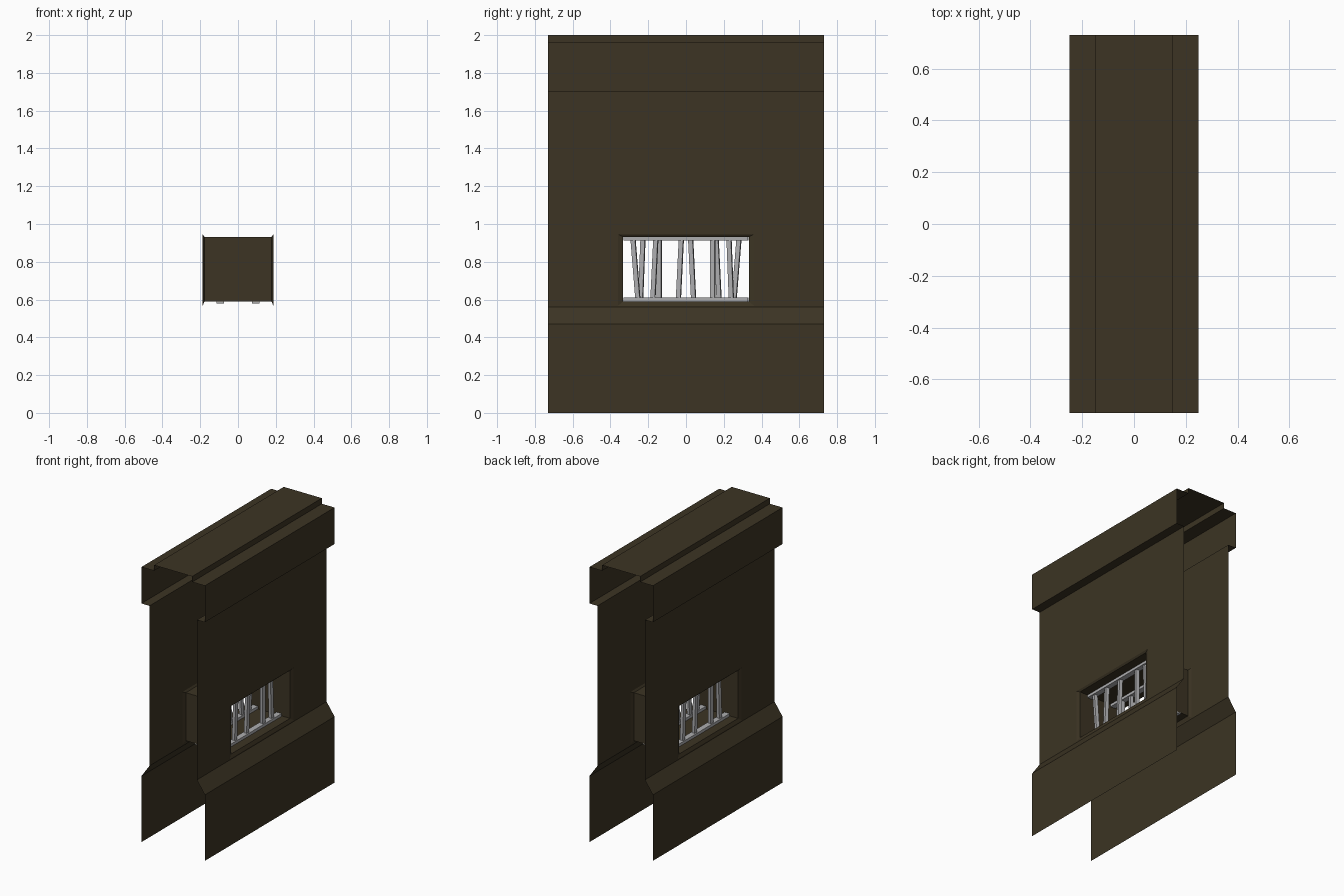
import bpy, bmesh, math
from mathutils import Vector, Matrix

if "Cube" in bpy.data.objects:
    bpy.data.objects.remove(bpy.data.objects["Cube"])

def material(name, rgb):
    m = bpy.data.materials.new(name)
    m.diffuse_color = (*rgb, 1)
    m.use_nodes = True
    m.node_tree.nodes["Principled BSDF"].inputs["Base Color"].default_value = m.diffuse_color
    return m

STONE = material("dark_brown_stone", (0.045, 0.034, 0.017))
METAL = material("grey_metal", (0.42, 0.42, 0.43))

def finish(name, bm, mat):
    me = bpy.data.meshes.new(name)
    bmesh.ops.remove_doubles(bm, verts=bm.verts, dist=0.0005)
    bm.to_mesh(me)
    bm.free()
    me.materials.append(mat)
    ob = bpy.data.objects.new(name, me)
    bpy.context.collection.objects.link(ob)
    return ob

def quad(bm, *pts):
    return bm.faces.new([bm.verts.new(p) for p in pts])

def rect(x, y, z0, z1):
    return [(x, -y, z0), (x, y, z0), (x, y, z1), (x, -y, z1)]

def ring(bm, a, b):
    for i in range(4):
        j = (i + 1) % 4
        quad(bm, a[i], a[j], b[j], b[i])

def strip(bm, profile):
    for (x0, z0), (x1, z1) in zip(profile, profile[1:]):
        quad(bm, (x0, -L, z0), (x0, L, z0), (x1, L, z1), (x1, -L, z1))

L = 0.73       # half length of the wall
WX = 0.187     # wall face
IX = 0.178     # inner end of the window bevel

# one half of the wall; the other side is the same turned about z
for name, turn in (("wall_right", 0), ("wall_left", math.pi)):
    bm = bmesh.new()
    strip(bm, [(0.25, 0), (0.25, 0.47), (WX, 0.56)])                      # plinth
    strip(bm, [(WX, 1.70), (0.25, 1.70), (0.25, 1.96), (0.15, 1.96),
               (0.15, 2.0), (0, 2.0)])                                    # coping
    outer = rect(WX, 0.36, 0.567, 0.945)
    ring(bm, rect(WX, L, 0.56, 1.70), outer)                              # wall face
    ring(bm, outer, rect(IX, 0.333, 0.59, 0.932))                         # window bevel
    bm.transform(Matrix.Rotation(turn, 4, 'Z'))
    finish(name, bm, STONE)

# window tunnel through the wall
bm = bmesh.new()
ring(bm, rect(IX, 0.333, 0.59, 0.932), rect(-IX, 0.333, 0.59, 0.932))
bmesh.ops.reverse_faces(bm, faces=bm.faces)
finish("window_tunnel", bm, STONE)

def box(bm, lo, hi):
    c = (Vector(lo) + Vector(hi)) / 2
    s = Vector(hi) - Vector(lo)
    bmesh.ops.create_cube(bm, size=1, matrix=Matrix.Translation(c) @ Matrix.Diagonal((*s, 1)))

# leaning square bars between two rails: (y at bottom, y at top)
BARS = [(-0.255, -0.28), (-0.175, -0.16), (-0.04, -0.025), (0.142, 0.142), (0.24, 0.228)]
for name, turn in (("window_grille_right", 0), ("window_grille_left", math.pi)):
    bm = bmesh.new()
    box(bm, (0.075, -0.332, 0.58), (0.115, 0.326, 0.61))
    box(bm, (0.075, -0.332, 0.912), (0.115, 0.326, 0.931))
    for yb, yt in BARS:
        a, b = [[(0.095 + 0.017 * math.cos(t), y + 0.017 * math.sin(t), z)
                 for t in (math.radians(35 + 90 * k) for k in range(4))]
                for y, z in ((yb, 0.605), (yt, 0.915))]
        ring(bm, a, b)
    bm.transform(Matrix.Rotation(turn, 4, 'Z'))
    finish(name, bm, METAL)
